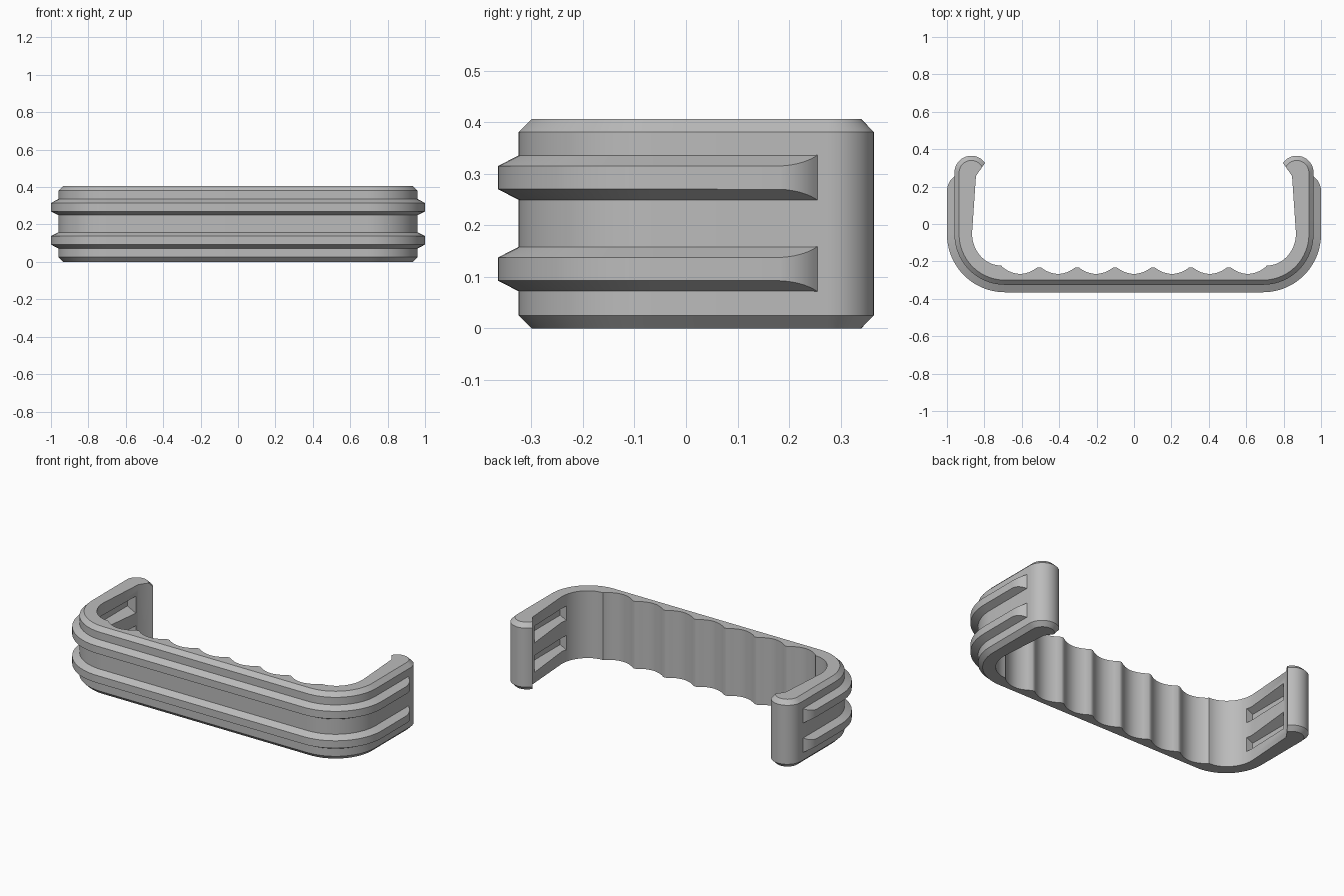
import bpy, bmesh
from math import sin, cos, radians, sqrt

if "Cube" in bpy.data.objects:
    bpy.data.objects.remove(bpy.data.objects["Cube"], do_unlink=True)

HEIGHT, CHAMFER = 0.406, 0.025
RIB_DEPTH, RIB_HALF, RIB_SLOPE = 0.04, 0.0435, 0.021
RIB_CENTRES = (0.115, 0.2925)

grey = bpy.data.materials.new("mid grey")
grey.use_nodes = True
grey.diffuse_color = (0.5, 0.5, 0.5, 1)
grey.node_tree.nodes["Principled BSDF"].inputs["Base Color"].default_value = (0.5, 0.5, 0.5, 1)


def arc(cx, cy, rx, ry, a0, a1, n):
    angles = [radians(a0 + (a1 - a0) * i / n) for i in range(n + 1)]
    return [(cx + rx * cos(a), cy + ry * sin(a)) for a in angles]


def mirrored(points):
    return [(-x, y) for x, y in reversed(points)]


def loft(name, rings):
    """Skin equal-length closed rings and cap both ends."""
    bm = bmesh.new()
    loops = [[bm.verts.new(p) for p in ring] for ring in rings]
    n = len(loops[0])
    for a, b in zip(loops, loops[1:]):
        for i in range(n):
            j = (i + 1) % n
            bm.faces.new((a[i], a[j], b[j], b[i]))
    bm.faces.new(loops[0])
    bm.faces.new(loops[-1])
    bmesh.ops.recalc_face_normals(bm, faces=bm.faces)
    mesh = bpy.data.meshes.new(name)
    bm.to_mesh(mesh)
    bm.free()
    mesh.materials.append(grey)
    obj = bpy.data.objects.new(name, mesh)
    bpy.context.collection.objects.link(obj)
    return obj


def select_only(obj):
    bpy.ops.object.select_all(action="DESELECT")
    obj.select_set(True)
    bpy.context.view_layer.objects.active = obj


def smooth(obj):
    select_only(obj)
    bpy.ops.object.shade_smooth_by_angle(angle=radians(40))


def corner(offset):
    r = 0.27 + offset
    return arc(0.69, -0.055, r, r, 0, -90, 20)


def outer_path(inset):
    """Outside of the grip, from one hook tip round to the other."""
    r = 0.09 - inset
    tip = 145 + 8 * inset / CHAMFER
    half = arc(0.87, 0.275, r, r, tip, 0, 20) + corner(-inset)
    return half + mirrored(half)


def inner_path():
    """Inside of the grip, with finger scallops along the bar."""
    side = [(0.845, 0.257)] + arc(0.71, -0.05, 0.156, 0.172, 0, -90, 14)
    pitch = 0.203
    steps = (-0.92, -0.7, -0.45, -0.2, 0, 0.2, 0.45, 0.7, 0.92)
    scallops = [(k * pitch + u * pitch / 2, -0.267 + 0.042 * u * u)
                for k in range(-3, 4) for u in steps]
    return list(reversed(mirrored(side))) + scallops + list(reversed(side))


# Main body: chamfered on the outer edges only
inner = inner_path()
layers = ((0, CHAMFER), (CHAMFER, 0), (HEIGHT - CHAMFER, 0), (HEIGHT, CHAMFER))
body = loft("grip_body", [[(x, y, z) for x, y in outer_path(d) + inner]
                          for z, d in layers])

# Tapered grooves on the inner faces of both arms
for z in RIB_CENTRES:
    for side in (-1, 1):
        floor, mouth = RIB_HALF - RIB_SLOPE, RIB_HALF + 0.012
        section = ((0.903, -floor), (0.903, floor), (0.838, mouth), (0.838, -mouth))
        cutter = loft("groove_cutter", [[(side * x, y, z + h) for x, h in section]
                                        for y in (-0.09, 0.235)])
        cutter.hide_render = True
        mod = body.modifiers.new("groove", "BOOLEAN")
        mod.operation, mod.solver, mod.object = "DIFFERENCE", "EXACT", cutter
        select_only(body)
        bpy.ops.object.modifier_apply(modifier=mod.name)
        bpy.data.objects.remove(cutter, do_unlink=True)
smooth(body)


# Raised ribs wrapping the outside, fading out in an arc at each end
def rib_ring(base, tip, off, z):
    flat = RIB_HALF - RIB_SLOPE * off / RIB_DEPTH
    return [(*base, z - RIB_HALF), (*tip, z - flat),
            (*tip, z + flat), (*base, z + RIB_HALF)]


run = 0.08
radius = (run ** 2 + RIB_DEPTH ** 2) / (2 * RIB_DEPTH)
stations = []
for i in range(12):
    u = run * (1 - i / 12)
    off = RIB_DEPTH - radius + sqrt(radius ** 2 - u ** 2)
    stations.append(((0.959, 0.175 + u), (0.96 + max(off, 0.0005), 0.175 + u), off))
stations += [(b, t, RIB_DEPTH) for b, t in zip(corner(-0.001), corner(RIB_DEPTH))]
stations += [((-b[0], b[1]), (-t[0], t[1]), o) for b, t, o in reversed(stations)]
for name, z in zip(("lower_rib", "upper_rib"), RIB_CENTRES):
    smooth(loft(name, [rib_ring(b, t, o, z) for b, t, o in stations]))
